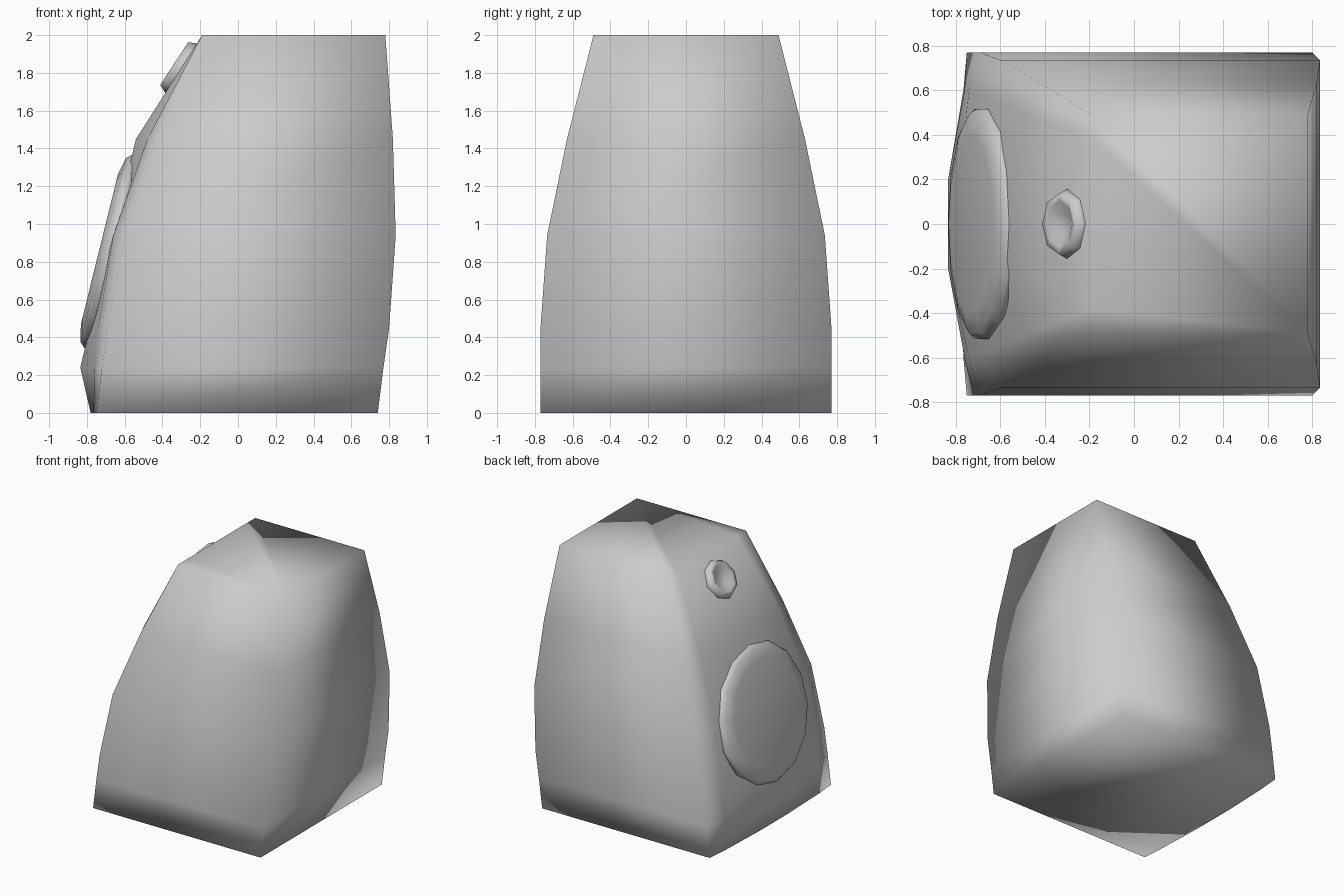
import bpy, bmesh, math
from mathutils import Matrix, Vector

if "Cube" in bpy.data.objects:
    bpy.data.objects.remove(bpy.data.objects["Cube"])


def finish(bm, name):
    bmesh.ops.recalc_face_normals(bm, faces=bm.faces)
    for f in bm.faces:
        f.smooth = True
    me = bpy.data.meshes.new(name)
    bm.to_mesh(me)
    bm.free()
    ob = bpy.data.objects.new(name, me)
    bpy.context.collection.objects.link(ob)
    return ob


def dial(name, profile, sides, centre, normal):
    """Turned disc: profile of (radius, height), last point is the middle."""
    bm = bmesh.new()
    rings = []
    for r, h in profile[:-1]:
        rings.append([bm.verts.new((r * math.cos(2 * math.pi * i / sides),
                                    r * math.sin(2 * math.pi * i / sides), h))
                      for i in range(sides)])
    for a, b in zip(rings, rings[1:]):
        for i in range(sides):
            j = (i + 1) % sides
            bm.faces.new((a[i], a[j], b[j], b[i]))
    tip = bm.verts.new((0, 0, profile[-1][1]))
    for i in range(sides):
        bm.faces.new((rings[-1][i], rings[-1][(i + 1) % sides], tip))
    bm.faces.new(list(reversed(rings[0])))
    z = Vector(normal).normalized()
    y = Vector((0, 1, 0))
    x = y.cross(z)
    rot = Matrix((x, y, z)).transposed().to_4x4()
    bm.transform(Matrix.Translation(centre) @ rot)
    return finish(bm, name)


# Tapered body: z, half depth, right x, then left x at corner, shoulder, centre
rows = [
    (0.00, 0.77, 0.74, -0.75, -0.765, -0.78),
    (0.24, 0.77, 0.77, -0.72, -0.76, -0.835),
    (0.45, 0.77, 0.80, -0.69, -0.74, -0.785),
    (0.94, 0.735, 0.835, -0.60, -0.66, -0.665),
    (1.45, 0.63, 0.82, -0.42, -0.48, -0.54),
    (2.00, 0.49, 0.78, -0.19, -0.19, -0.19),
]
bm = bmesh.new()
loops = []
for z, w, right, corner, shoulder, mid in rows:
    s = 0.78 * w
    pts = [(right, w), (corner, w), (shoulder, s), (mid, 0.25 * w),
           (mid, -0.25 * w), (shoulder, -s), (corner, -w), (right, -w)]
    loops.append([bm.verts.new((x, y, z)) for x, y in pts])
for a, b in zip(loops, loops[1:]):
    for i in range(8):
        j = (i + 1) % 8
        bm.faces.new((a[i], a[j], b[j], b[i]))
bm.faces.new(loops[0])
bm.faces.new(loops[-1])
finish(bm, "body")

# Large raised round panel on the sloping left face
dial("round_panel", [(0.53, -0.03), (0.53, 0.0), (0.50, 0.03), (0.41, 0.05), (0, 0.05)],
     14, (-0.685, 0, 0.855), (-1.01, 0, 0.25))

# Small dished knob near the top
dial("dished_knob", [(0.17, -0.03), (0.135, 0.045), (0.105, 0.04), (0.05, 0.012), (0, 0.008)],
     8, (-0.30, 0, 1.825), (-0.52, 0, 0.34))
